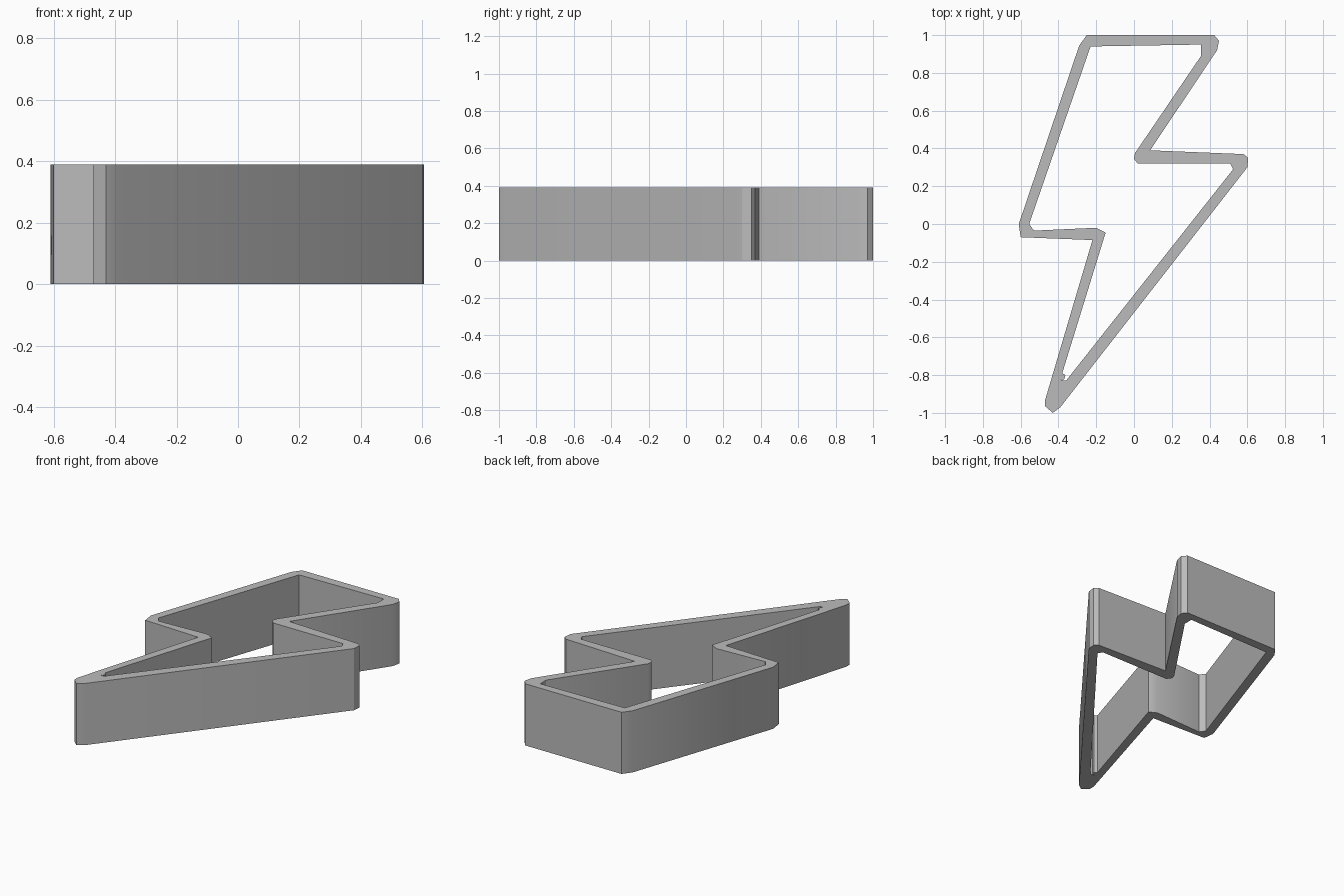
import bpy
import math

cube = bpy.data.objects.get("Cube")
if cube:
    bpy.data.objects.remove(cube, do_unlink=True)

HEIGHT = 0.39

# Outer and inner outlines of the bolt-shaped wall
outer = [(-.43, -1), (-.39, -.97), (.6, .3), (.605, .35), (.58, .37),
         (.085, .39), (.44, .92), (.45, .97), (.425, 1), (-.25, 1),
         (-.29, .945), (-.61, 0), (-.6, -.07), (-.22, -.085),
         (-.47, -.93), (-.47, -.965)]
inner = [(-.36, -.83), (.525, .29), (.51, .32), (.02, .32), (0, .345),
         (.005, .375), (.355, .89), (.355, .95), (-.23, .94), (-.555, 0),
         (-.53, -.035), (-.2, -.02), (-.15, -.045), (-.38, -.79),
         (-.363, -.8), (-.37, -.823), (-.39, -.825)]

# Plain grey material
grey = bpy.data.materials.new("grey")
grey.use_nodes = True
colour = (0.5, 0.5, 0.5, 1)
grey.diffuse_color = colour
grey.node_tree.nodes["Principled BSDF"].inputs["Base Color"].default_value = colour

# Filled profile with a hole, extruded upwards
profile = bpy.data.curves.new("bolt_wall", "CURVE")
profile.dimensions = "2D"
profile.fill_mode = "BOTH"
profile.extrude = HEIGHT / 2
for outline in (outer, inner):
    spline = profile.splines.new("POLY")
    spline.points.add(len(outline) - 1)
    for point, (x, y) in zip(spline.points, outline):
        point.co = (x, y, 0, 1)
    spline.use_cyclic_u = True

wall = bpy.data.objects.new("bolt_wall", profile)
bpy.context.collection.objects.link(wall)
wall.location.z = HEIGHT / 2
bpy.ops.object.select_all(action="DESELECT")
wall.select_set(True)
bpy.context.view_layer.objects.active = wall
bpy.ops.object.convert(target="MESH")
wall = bpy.context.object

# Weld the caps to the sides and face all normals outwards
bpy.ops.object.mode_set(mode="EDIT")
bpy.ops.mesh.select_all(action="SELECT")
bpy.ops.mesh.remove_doubles(threshold=0.0005)
bpy.ops.mesh.normals_make_consistent(inside=False)
bpy.ops.object.mode_set(mode="OBJECT")
wall.data.materials.clear()
wall.data.materials.append(grey)
bpy.ops.object.shade_smooth_by_angle(angle=math.radians(30))
